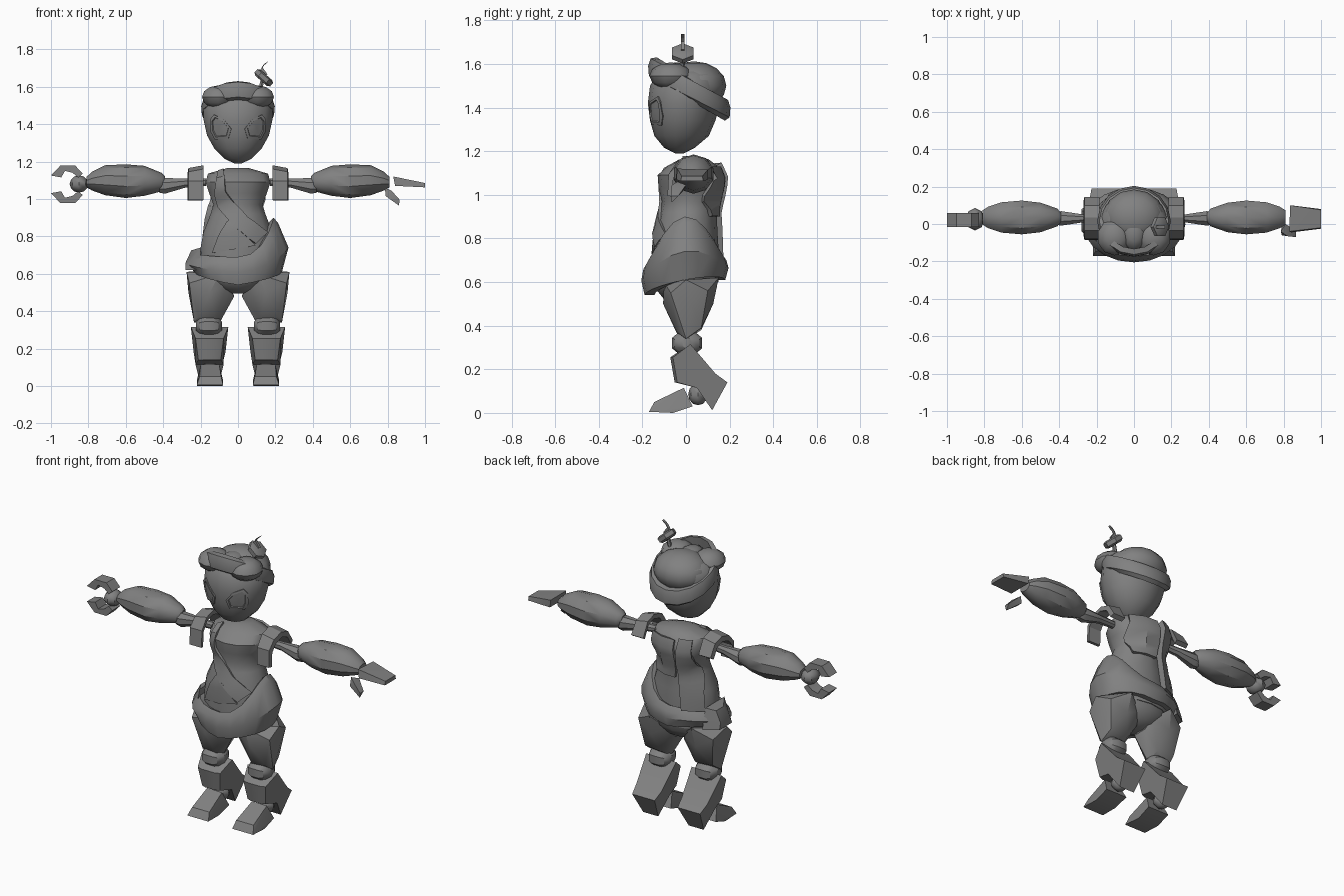
import bpy, bmesh, math
from mathutils import Vector, Matrix
from mathutils.bvhtree import BVHTree

if "Cube" in bpy.data.objects:
    bpy.data.objects.remove(bpy.data.objects["Cube"])

grey = bpy.data.materials.new("plain grey")
grey.diffuse_color = (0.22, 0.22, 0.22, 1)
grey.use_nodes = True
grey.node_tree.nodes["Principled BSDF"].inputs["Base Color"].default_value = grey.diffuse_color


def finish(name, bm, angle=32):
    bmesh.ops.remove_doubles(bm, verts=bm.verts, dist=1e-5)
    bmesh.ops.recalc_face_normals(bm, faces=bm.faces)
    me = bpy.data.meshes.new(name)
    bm.to_mesh(me)
    bm.free()
    me.materials.append(grey)
    ob = bpy.data.objects.new(name, me)
    bpy.context.collection.objects.link(ob)
    bpy.ops.object.select_all(action='DESELECT')
    ob.select_set(True)
    bpy.context.view_layer.objects.active = ob
    bpy.ops.object.shade_smooth_by_angle(angle=math.radians(angle))
    return ob


def skin(name, rings, caps=True, loop=False, angle=32):
    """Join rings of points into one surface."""
    bm = bmesh.new()
    vs = [[bm.verts.new(p) for p in r] for r in rings]
    n = len(vs[0])
    pairs = list(zip(vs, vs[1:])) + ([(vs[-1], vs[0])] if loop else [])
    for a, b in pairs:
        for i in range(n):
            j = (i + 1) % n
            bm.faces.new((a[i], a[j], b[j], b[i]))
    if caps and not loop:
        bm.faces.new(vs[0])
        bm.faces.new(vs[-1])
    return finish(name, bm, angle)


def loft(name, rows, n=12, axis='z', angle=32):
    """Rows of (position along axis, centre a, centre b, radius a, radius b)."""
    rings = []
    for t, ca, cb, ra, rb in rows:
        ring = []
        for i in range(n):
            w = 2 * math.pi * (i + 0.5) / n
            a, b = ca + ra * math.cos(w), cb + rb * math.sin(w)
            ring.append((a, b, t) if axis == 'z' else (t, a, b))
        rings.append(ring)
    return skin(name, rings, angle=angle)


def hull(name, pts, angle=32):
    bm = bmesh.new()
    for p in pts:
        bm.verts.new(p)
    res = bmesh.ops.convex_hull(bm, input=bm.verts)
    junk = [g for g in res['geom_interior'] if isinstance(g, bmesh.types.BMVert)]
    bmesh.ops.delete(bm, geom=junk, context='VERTS')
    return finish(name, bm, angle)


def ball(name, c, r, seg=10, rows=7):
    bm = bmesh.new()
    bmesh.ops.create_uvsphere(bm, u_segments=seg, v_segments=rows, radius=1,
                              matrix=Matrix.Translation(c) @ Matrix.Diagonal((*r, 1)))
    return finish(name, bm, 40)


def tree(ob):
    return BVHTree.FromPolygons([v.co for v in ob.data.vertices],
                                [p.vertices[:] for p in ob.data.polygons])


def project(bvh, x, z, side, lift):
    hit = bvh.ray_cast(Vector((x, side * 2, z)), Vector((0, -side, 0)))
    if hit[0] is None:
        hit = bvh.find_nearest(Vector((x, 0, z)))
    return hit[0] + hit[1] * lift


def strap(name, bvh, path, side, thick):
    """Ribbon on a surface; path rows are (left x, right x, z left, z right)."""
    rows = []
    for a, b in zip(path, path[1:]):
        rows += [[p + (q - p) * k / 3 for p, q in zip(a, b)] for k in range(3)]
    rows.append(path[-1])
    rings = []
    for xl, xr, zl, zr in rows:
        xm, zm = (xl + xr) / 2, (zl + zr) / 2
        rings.append([project(bvh, xl, zl, side, -.01), project(bvh, xl, zl, side, thick),
                      project(bvh, xm, zm, side, thick), project(bvh, xr, zr, side, thick),
                      project(bvh, xr, zr, side, -.01)])
    return skin(name, rings)


# head
head = loft("head", [(1.19, 0, -.03, .02, .02), (1.215, 0, -.03, .075, .07),
                     (1.27, 0, -.02, .13, .125), (1.34, 0, -.015, .17, .15),
                     (1.42, 0, -.01, .188, .165), (1.5, 0, 0, .188, .165),
                     (1.55, 0, .01, .16, .14), (1.58, 0, .01, .1, .1)], 14, angle=40)
face = tree(head)

# eyes: thin raised rims with a sunken centre
outline = [(.145, 1.425), (.125, 1.45), (.075, 1.425), (.035, 1.375),
           (.05, 1.325), (.12, 1.32), (.14, 1.36)]
for s in (-1, 1):
    rings = []
    for k, lift in ((1, -.003), (1, .008), (.78, .008), (.74, .002), (.35, .002), (.02, .002)):
        rings.append([project(face, s * (.098 + (x - .098) * k), 1.385 + (z - 1.385) * k, -1, lift)
                      for x, z in outline])
    skin("eye", rings)

# tilted headband, cap and front hair lobes
rings = []
for i in range(16):
    a = 2 * math.pi * i / 16
    c, d = math.cos(a), math.sin(a)
    lo = 1.435 - .095 * d
    ring = []
    for r, z in ((.88, lo), (1, lo + .015), (1.02, lo + .06), (.96, lo + .095), (.8, lo + .1)):
        ring.append((.193 * r * c, .015 + .185 * r * d, z))
    rings.append(ring)
skin("headband", rings, loop=True)
ball("cap", (0, .035, 1.5), (.165, .15, .112), 14, 8)
for s in (-1, 1):
    ball("hair_lobe", (s * .105, -.07, 1.545), (.092, .098, .062), 10, 6)
ball("hair_centre", (0, -.045, 1.555), (.07, .1, .052), 8, 6)

# antenna: stem, hexagonal disc, hook
axis = Vector((.66, 0, .75))
turn = axis.to_track_quat('Z', 'Y').to_matrix().to_4x4()
at = Matrix.Translation((.138, -.015, 1.648)) @ turn


def disc(r, z):
    return [at @ Vector((r * math.cos(math.pi * i / 3 + math.pi / 2),
                         r * math.sin(math.pi * i / 3 + math.pi / 2), z)) for i in range(6)]


skin("antenna_disc", [disc(.042, -.022), disc(.056, -.012), disc(.056, .012), disc(.04, .02)])
loft("antenna_stem", [(1.55, .11, -.02, .012, .012), (1.65, .135, -.015, .012, .012)], 6)
hook = [(.15, 1.66), (.125, 1.695), (.14, 1.72), (.158, 1.73)]
skin("antenna_hook", [[(x + p, -.015 + q, z + p) for p, q in
                       ((-.007, -.008), (.007, -.008), (.007, .008), (-.007, .008))] for x, z in hook])

# torso and lower robe
torso = loft("torso", [(.6, 0, 0, .2, .15), (.74, 0, 0, .205, .15), (.82, 0, 0, .19, .145),
                       (.92, 0, .01, .15, .13), (.97, 0, .02, .135, .13),
                       (1.03, 0, .02, .158, .145), (1.09, 0, .02, .178, .15),
                       (1.135, 0, .03, .165, .11), (1.165, 0, .04, .06, .06)], 14, angle=40)
body = tree(torso)

# sash, front flap and back panels
strap("front_sash", body, [(-.105, -.075, 1.14, 1.15), (-.12, -.065, 1.03, 1.04),
                           (-.1, -.035, .95, 1.0), (-.02, .05, .85, .9),
                           (.09, .15, .76, .82)], -1, .014)
strap("front_flap", body, [(-.06, -.045, .875, .885), (-.1, .02, .8, .83), (-.135, .09, .71, .75)], -1, .012)
strap("back_panel", body, [(-.03, .13, 1.12, 1.12), (-.04, .13, 1.0, 1.0), (-.03, .1, .9, .9)], 1, .02)
strap("back_strap", body, [(-.12, -.06, 1.13, 1.13), (-.12, -.05, 1.0, 1.0),
                           (-.15, -.06, .88, .88), (-.17, -.08, .72, .72)], 1, .035)

# hip wrap, flaring up on one side
rings = []
for i in range(20):
    a = 2 * math.pi * i / 20
    c, d = math.cos(a), math.sin(a)
    peak = max(0, c) ** 2.2
    lo = .575 + .035 * d + .035 * abs(c)
    hi = .71 + .02 * d + .19 * peak
    mid = lo + (hi - lo) * .45
    ring = []
    for rx, ry, z in ((.19, .14, lo), (.235, .185, lo), (.27, .2, mid), (.255 - .04 * peak, .19, hi - .03),
                      (.22 - .03 * peak, .17, hi), (.17, .13, hi - .02)):
        ring.append((rx * c, ry * d - .005, z))
    rings.append(ring)
skin("hip_wrap", rings, loop=True)
hull("hip_knot", [(-.28, y, z) for y, z in ((-.04, .62), (.08, .62), (-.02, .66), (.07, .66))] +
     [(-.2, y, z) for y, z in ((-.12, .62), (.13, .62), (-.08, .74), (.1, .74))] +
     [(-.25, .0, .725), (-.25, .07, .725)])
loft("pelvis", [(.495, 0, .0, .05, .05), (.52, 0, .0, .12, .1), (.57, 0, 0, .195, .14),
                (.63, 0, 0, .22, .15)], 14)

for s in (-1, 1):
    # thigh guard
    hull("thigh", [(s * x, y, z) for x, y, z in (
        (.275, .0, .61), (.26, -.07, .55), (.25, .1, .56), (.265, .03, .5), (.235, .0, .34),
        (.225, .07, .39), (.21, -.04, .37), (.12, -.04, .36), (.1, .0, .335), (.11, .07, .38),
        (.02, -.02, .48), (.03, .06, .49), (.06, -.08, .54), (.05, .1, .55), (.15, -.105, .5),
        (.15, .125, .5), (.14, .15, .62), (.1, -.1, .6))], 35)
    # knee
    loft("knee", [(s * .085, .005, .32, .025, .025), (s * .105, .005, .32, .062, .05),
                  (s * .13, .005, .32, .075, .062), (s * .18, .005, .32, .075, .062),
                  (s * .205, .005, .32, .062, .05), (s * .225, .005, .32, .025, .025)], 8, 'x')
    # lower leg with flared back
    prof = [(.02, .315, .1), (-.06, .255, .075), (-.04, .14, .06), (.05, .115, .075),
            (.12, .012, .05), (.19, .14, .075), (.135, .18, .085)]
    skin("lower_leg", [[(s * (.152 + k * w), y + (.0 if abs(k) == 1 else -.012 * (y < 0)), z)
                        for y, z, w in prof] for k in (-1, -.55, .55, 1)])
    ball("ankle", (s * .15, .055, .085), (.05, .045, .05), 8, 6)
    # foot
    hull("foot", [(s * x, y, z) for x, y, z in (
        (.08, -.17, .005), (.22, -.17, .005), (.09, -.145, .05), (.205, -.145, .05),
        (.1, -.01, .115), (.2, -.01, .115), (.08, .03, .03), (.22, .03, .03),
        (.085, -.06, .0), (.22, -.06, .0))], 35)

    # upper arm and bulging forearm
    loft("upper_arm", [(s * .17, .025, 1.09, .02, .022), (s * .28, .03, 1.085, .024, .026),
                       (s * .39, .03, 1.07, .042, .045), (s * .42, .03, 1.07, .035, .04)], 8, 'x')
    loft("forearm", [(s * .39, .035, 1.09, .025, .03), (s * .41, .035, 1.09, .05, .05),
                     (s * .5, .035, 1.097, .083, .08), (s * .6, .035, 1.095, .095, .09),
                     (s * .71, .035, 1.1, .085, .08), (s * .78, .035, 1.095, .06, .05),
                     (s * .81, .035, 1.09, .04, .028)], 10, 'x', 35)
    # shoulder guard: arched shell
    arch = [(-.085, .99), (-.08, 1.09), (-.035, 1.155), (.035, 1.175), (.1, 1.155), (.145, 1.07)]
    rings = []
    for y, z in arch:
        yi, zi = .03 + (y - .03) * .8, 1.0 + (z - 1.0) * .86
        drop = .015 * (z > 1.1)
        rings.append([(s * .185, y, z + .005), (s * .265, y, z - drop + .005),
                      (s * .27, yi, zi - drop), (s * .19, yi, zi)])
    skin("shoulder_guard", rings)

# claw hand
ball("claw_wrist", (-.85, .025, 1.08), (.05, .06, .046), 8, 6)
claw = [(-1, 1.125), (-.95, 1.178), (-.87, 1.178), (-.83, 1.135),
        (-.855, 1.115), (-.885, 1.14), (-.925, 1.15), (-.945, 1.115)]
for s in (-1, 1):
    skin("claw", [[(x, y, 1.078 + s * (z - 1.078)) for x, z in claw] for y in (-.015, .06)])

# flat hand and thumb
hull("palm", [(.835, .1, 1.115), (.83, -.04, 1.12), (.84, .1, 1.07), (.84, -.045, 1.07),
              (1, .075, 1.085), (1, -.02, 1.085), (1, .08, 1.062), (1, -.025, 1.062)])
hull("thumb", [(.785, -.04, 1.06), (.82, -.065, 1.045), (.81, 0, 1.045), (.865, -.07, .995),
               (.865, -.035, .995), (.86, -.065, .965), (.79, -.06, 1.015), (.79, -.015, 1.015)])
